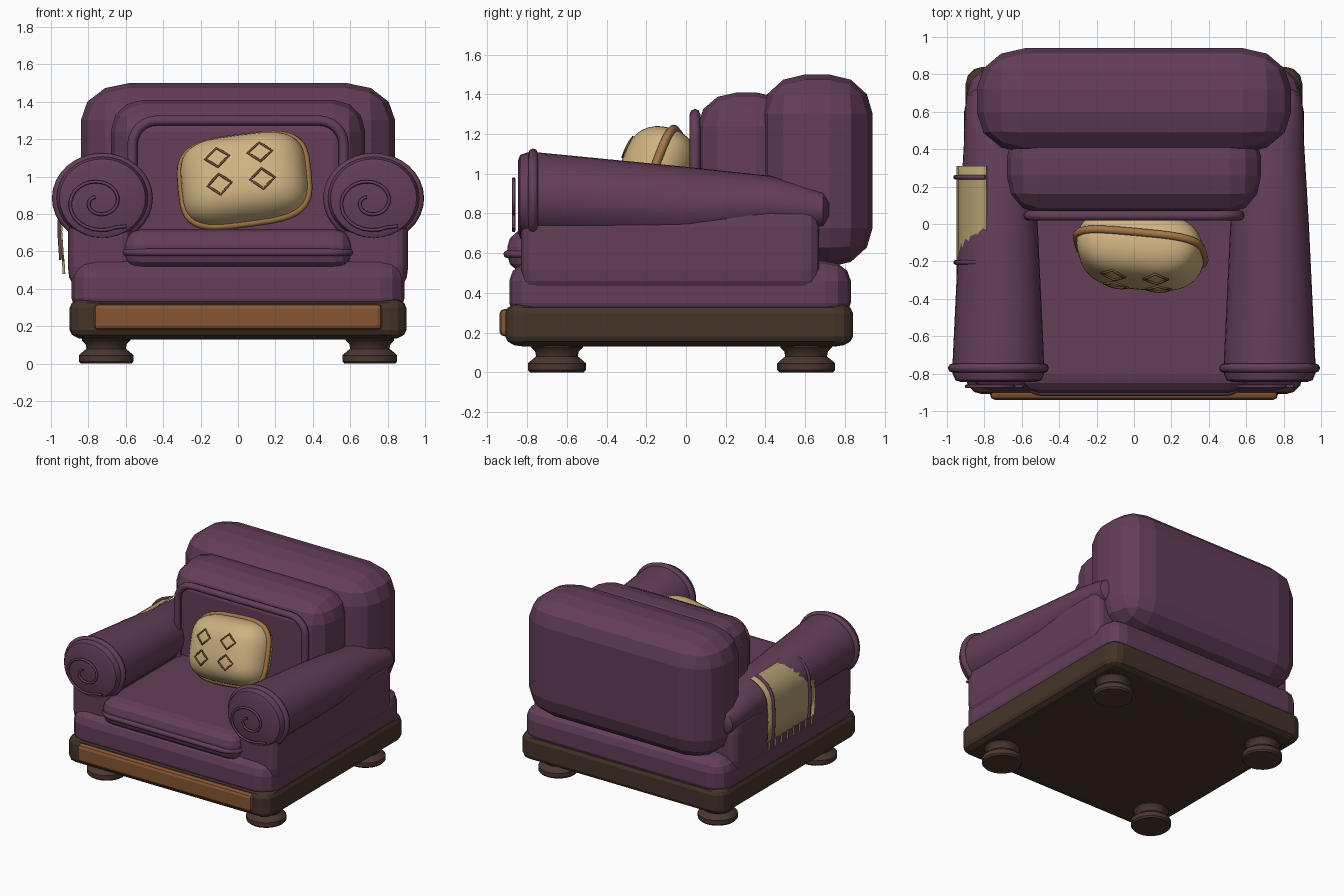
import bpy, bmesh
from math import sin, cos, pi, radians
from mathutils import Vector, Matrix

if "Cube" in bpy.data.objects:
    bpy.data.objects.remove(bpy.data.objects["Cube"], do_unlink=True)


def material(name, rgb):
    m = bpy.data.materials.new(name)
    m.use_nodes = True
    m.diffuse_color = (*rgb, 1)
    m.node_tree.nodes["Principled BSDF"].inputs["Base Color"].default_value = (*rgb, 1)
    return m


PURPLE = material("plum fabric", (0.125, 0.047, 0.097))
DARK = material("dark wood", (0.058, 0.034, 0.022))
FOOT = material("foot wood", (0.068, 0.038, 0.029))
PANEL = material("orange wood", (0.24, 0.09, 0.034))
CREAM = material("cream fabric", (0.62, 0.45, 0.22))
TRIM = material("tan trim", (0.36, 0.18, 0.06))
STITCH = material("brown stitching", (0.17, 0.08, 0.025))
THROW = material("straw fabric", (0.45, 0.34, 0.16))


def select(ob):
    bpy.ops.object.select_all(action='DESELECT')
    ob.select_set(True)
    bpy.context.view_layer.objects.active = ob


def finish(name, bm, mat, smooth=False):
    bmesh.ops.recalc_face_normals(bm, faces=bm.faces)
    me = bpy.data.meshes.new(name)
    bm.to_mesh(me)
    bm.free()
    me.materials.append(mat)
    ob = bpy.data.objects.new(name, me)
    bpy.context.collection.objects.link(ob)
    if smooth:
        select(ob)
        bpy.ops.object.shade_smooth_by_angle(angle=radians(40))
    return ob


def puff(name, lo, hi, radii, mat, segments=3):
    """Box with elliptically rounded edges."""
    lo, hi, r = Vector(lo), Vector(hi), Vector(radii)
    bm = bmesh.new()
    bmesh.ops.create_cube(bm, size=1)
    bmesh.ops.scale(bm, vec=[(hi[i] - lo[i]) / r[i] for i in range(3)], verts=bm.verts)
    bmesh.ops.bevel(bm, geom=bm.edges[:], offset=0.99, segments=segments,
                    profile=0.5, affect='EDGES')
    bmesh.ops.scale(bm, vec=r, verts=bm.verts)
    bmesh.ops.translate(bm, vec=(lo + hi) / 2, verts=bm.verts)
    return finish(name, bm, mat)


def loft(name, rings, mat, closed=True, smooth=True):
    """Skin a list of equal point rings; closed rings get end caps."""
    bm = bmesh.new()
    vs = [[bm.verts.new(p) for p in ring] for ring in rings]
    n = len(vs[0])
    for a, b in zip(vs, vs[1:]):
        for i in range(n if closed else n - 1):
            j = (i + 1) % n
            bm.faces.new((a[i], a[j], b[j], b[i]))
    if closed:
        bm.faces.new(vs[0])
        bm.faces.new(vs[-1])
    return finish(name, bm, mat, smooth)


def tube(name, pts, r, mat, cyclic=False, res=2):
    cu = bpy.data.curves.new(name, 'CURVE')
    cu.dimensions = '3D'
    cu.bevel_depth, cu.bevel_resolution, cu.use_fill_caps = r, res, True
    sp = cu.splines.new('POLY')
    sp.points.add(len(pts) - 1)
    for p, q in zip(sp.points, pts):
        p.co = (*q, 1)
    sp.use_cyclic_u = cyclic
    cu.materials.append(mat)
    ob = bpy.data.objects.new(name, cu)
    bpy.context.collection.objects.link(ob)
    select(ob)
    bpy.ops.object.convert(target='MESH')
    return ob


def rounded_rect(hw, hh, r, steps=6):
    pts = []
    for k, (sx, sy) in enumerate([(1, 1), (-1, 1), (-1, -1), (1, -1)]):
        for i in range(steps + 1):
            a = (k + i / steps) * pi / 2
            pts.append((sx * (hw - r) + r * cos(a), sy * (hh - r) + r * sin(a)))
    return pts


def ellipse(cx, y, cz, rx, rz, n=32):
    return [Vector((cx + rx * cos(2 * pi * i / n), y, cz + rz * sin(2 * pi * i / n)))
            for i in range(n)]


# Wooden base and feet
puff("base_frame", (-0.9, -0.91, 0.13), (0.9, 0.84, 0.35), (0.09, 0.09, 0.05), DARK)
puff("front_panel", (-0.77, -0.94, 0.18), (0.77, -0.84, 0.32), (0.025, 0.03, 0.025), PANEL, 2)
foot_profile = [(0.135, 0), (0.146, 0.012), (0.146, 0.045), (0.13, 0.06), (0.105, 0.08),
                (0.11, 0.105), (0.13, 0.125), (0.13, 0.15)]
for side, sx in (("left", 1), ("right", -1)):
    for end, y in (("front", -0.65), ("back", 0.605)):
        rings = [[(sx * 0.705 + r * cos(i * pi / 12), y + r * sin(i * pi / 12), z)
                  for i in range(24)] for r, z in foot_profile]
        loft(f"{end}_{side}_foot", rings, FOOT)

# Upholstered body
puff("body_cushion", (-0.89, -0.89, 0.25), (0.89, 0.83, 0.56), (0.13, 0.13, 0.1), PURPLE)
puff("seat_cushion", (-0.61, -0.9, 0.5), (0.61, 0.2, 0.72), (0.1, 0.1, 0.09), PURPLE)
tube("seat_piping", [(x, y - 0.4, 0.595) for x, y in rounded_rect(0.605, 0.5, 0.12)],
     0.02, PURPLE, True)
puff("rear_back", (-0.84, 0.38, 0.53), (0.84, 0.94, 1.5), (0.26, 0.22, 0.2), PURPLE)
puff("front_back_cushion", (-0.68, 0.06, 0.55), (0.68, 0.55, 1.41), (0.17, 0.2, 0.17), PURPLE)
tube("back_piping", [(x, 0.045, z + 0.95) for x, z in rounded_rect(0.565, 0.35, 0.13)],
     0.027, PURPLE, True)

# Rolled arms: y, centre x, centre z, radius x, radius z
arm_rings = [(-0.845, 0.725, 0.885, 0.2, 0.185), (-0.835, 0.725, 0.885, 0.23, 0.21),
             (-0.8, 0.725, 0.885, 0.245, 0.222), (-0.74, 0.725, 0.885, 0.245, 0.222),
             (0, 0.725, 0.84, 0.21, 0.195), (0.42, 0.74, 0.85, 0.17, 0.14),
             (0.6, 0.77, 0.83, 0.135, 0.115), (0.69, 0.79, 0.82, 0.105, 0.095),
             (0.72, 0.79, 0.82, 0.06, 0.055)]
for side, s in (("left", 1), ("right", -1)):
    x0, x1 = sorted((s * 0.56, s * 0.91))
    puff(f"{side}_arm_panel", (x0, -0.83, 0.4), (x1, 0.67, 0.85), (0.06, 0.08, 0.12), PURPLE)
    loft(f"{side}_arm_roll", [ellipse(s * cx, y, cz, rx, rz)
                              for y, cx, cz, rx, rz in arm_rings], PURPLE)
    tube(f"{side}_arm_rim", ellipse(s * 0.725, -0.77, 0.885, 0.245, 0.217), 0.025, PURPLE, True)
    # Scroll on the arm front, winding inward
    spiral = []
    for i in range(41):
        t = i / 40
        a = radians(300 - 540 * t)
        r = 0.15 * (1 - t) + 0.035
        spiral.append((s * 0.725 - 0.02 + r * cos(a), -0.868, 0.865 + 0.85 * r * sin(a)))
    spiral.insert(0, (s * 0.725 + 0.13, -0.868, 0.735))
    tube(f"{side}_arm_scroll", spiral, 0.009, PURPLE)

# Throw pillow, leaning back and turned a little
place = (Matrix.Translation((0.035, -0.13, 0.98)) @ Matrix.Rotation(radians(-8), 4, 'Z')
         @ Matrix.Rotation(radians(-20), 4, 'X') @ Matrix.Rotation(radians(-8), 4, 'Y'))
HW, HH, ROUND, TAPER, BULGE = 0.34, 0.245, 0.55, 0.6, 0.2


def pillow_outline(scale, y, n=40):
    pts = []
    for i in range(n):
        c, d = cos(2 * pi * i / n), sin(2 * pi * i / n)
        x = HW * scale * abs(c) ** ROUND * (1 if c > 0 else -1)
        z = HH * scale * abs(d) ** ROUND * (1 if d > 0 else -1)
        pts.append(place @ Vector((x, y, z)))
    return pts


def pillow_front(u, v):
    p = 2 / ROUND
    q = (abs(u / HW) ** p + abs(v / HH) ** p) ** (1 / p)
    depth = BULGE * (1 - min(1, q ** (1 / TAPER)) ** 2) ** 0.5
    return place @ Vector((u, -depth - 0.003, v))


angles = [radians(-86 + 172 * i / 18) for i in range(19)]
loft("pillow", [pillow_outline(cos(a) ** TAPER, sin(a) * (BULGE if a < 0 else 0.17))
                for a in angles], CREAM)
tube("pillow_trim", pillow_outline(1, 0), 0.022, TRIM, True)

# Stitched diamonds on the pillow front
for u in (-0.116, 0.116):
    for v in (-0.077, 0.077):
        corners = [(0.065, 0), (0, 0.056), (-0.065, 0), (0, -0.056)]
        pts = []
        for (a, b), (c, d) in zip(corners, corners[1:] + corners[:1]):
            pts += [pillow_front(u + a, v + b), pillow_front(u + (a + c) / 2, v + (b + d) / 2)]
        tube("pillow_diamond", pts, 0.007, STITCH, True, 1)

# Throw draped over the right arm, with stripes and a fringe
drape = [(-0.735 + 0.205 * cos(radians(a)), 0.84 + 0.19 * sin(radians(a)))
         for a in range(105, 181, 15)] + [(-0.945, 0.7), (-0.935, 0.55)]
cloth = loft("throw", [[(x, y, z) for x, z in drape]
                       for y in [-0.28 + 0.59 * i / 8 for i in range(9)]], THROW, False)
thick = cloth.modifiers.new("thickness", 'SOLIDIFY')
thick.thickness, thick.offset = 0.01, 0
for y in (-0.205, 0.25):
    tube("throw_stripe", [(x - 0.008, y, z + 0.006) for x, z in drape], 0.013, PURPLE)
for i in range(8):
    y = -0.26 + 0.54 * i / 7
    tube("throw_fringe", [(-0.935, y, 0.56), (-0.93, y, 0.48)], 0.008, THROW, False, 1)
